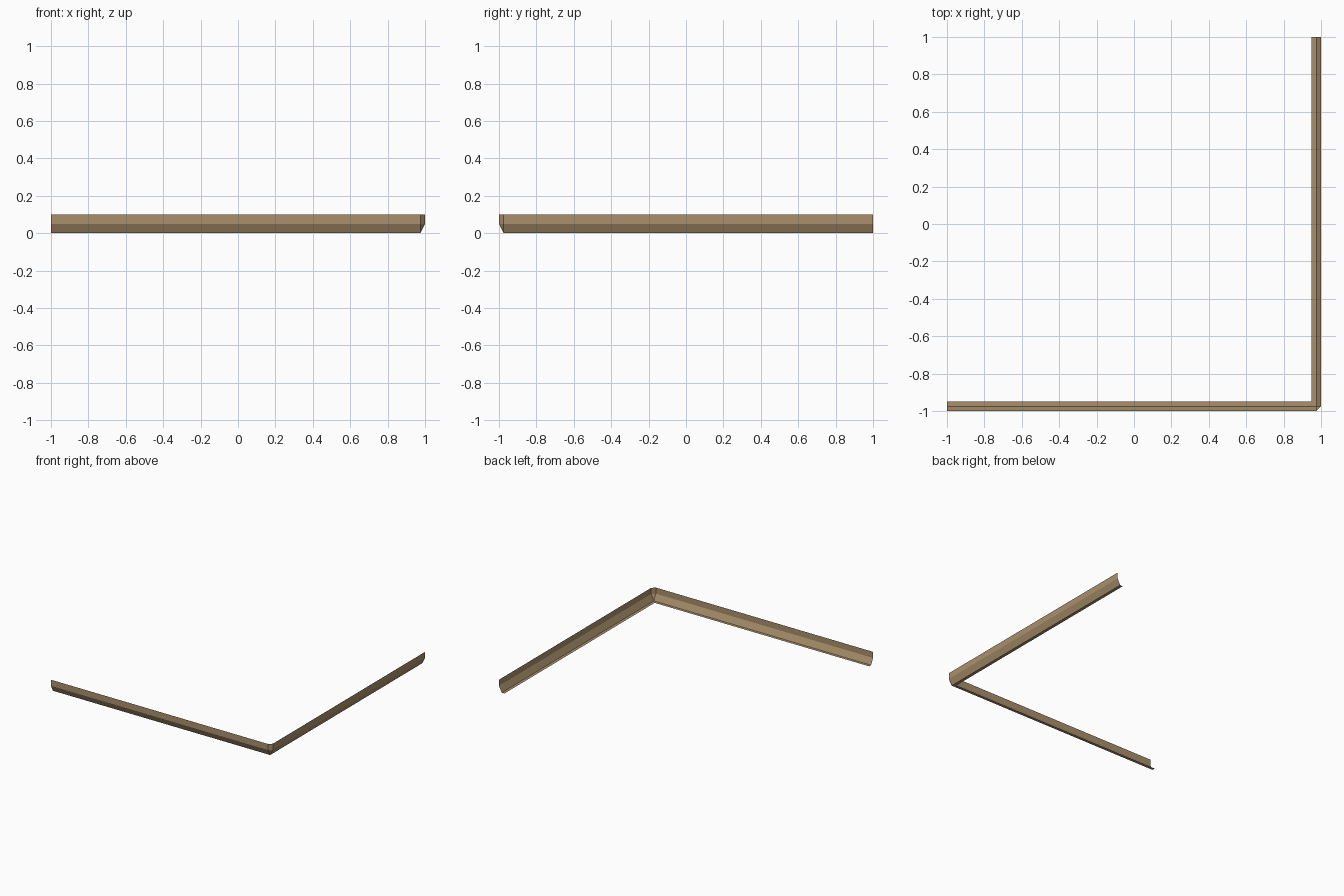
import bpy, bmesh

if "Cube" in bpy.data.objects:
    bpy.data.objects.remove(bpy.data.objects["Cube"])

# Profile from top lip to floor edge: (inset from outer face, height)
PROFILE = [(0.0, 0.10), (0.0, 0.05), (0.025, 0.0), (0.05, 0.0)]
CHAMFER = 0.025

mat = bpy.data.materials.new("tan_brown")
mat.diffuse_color = (0.40, 0.28, 0.15, 1.0)
mat.use_nodes = True
mat.node_tree.nodes["Principled BSDF"].inputs["Base Color"].default_value = mat.diffuse_color

bm = bmesh.new()


def station(place):
    """One cross-section; place maps an inset to an (x, y) position."""
    return [bm.verts.new((*place(d), z)) for d, z in PROFILE]


def corner(d):
    return max(d, CHAMFER)


# Sections along the L: left end, both sides of the cut corner, back end
sections = [
    station(lambda d: (-1, -1 + d)),
    station(lambda d: (1 - corner(d), -1 + d)),
    station(lambda d: (1 - d, -1 + corner(d))),
    station(lambda d: (1 - d, 1)),
]
for a, b in zip(sections, sections[1:]):
    for i in range(len(PROFILE) - 1):
        quad = [a[i], a[i + 1], b[i + 1], b[i]]
        # Corner quads collapse where the two sections meet
        if (quad[1].co - quad[2].co).length < 1e-6:
            quad.pop(2)
        if (quad[0].co - quad[-1].co).length > 1e-6:
            bm.faces.new(quad)

bmesh.ops.remove_doubles(bm, verts=bm.verts[:], dist=1e-5)

mesh = bpy.data.meshes.new("corner_trim")
bm.to_mesh(mesh)
bm.free()
mesh.materials.append(mat)
trim = bpy.data.objects.new("corner_trim", mesh)
bpy.context.collection.objects.link(trim)
